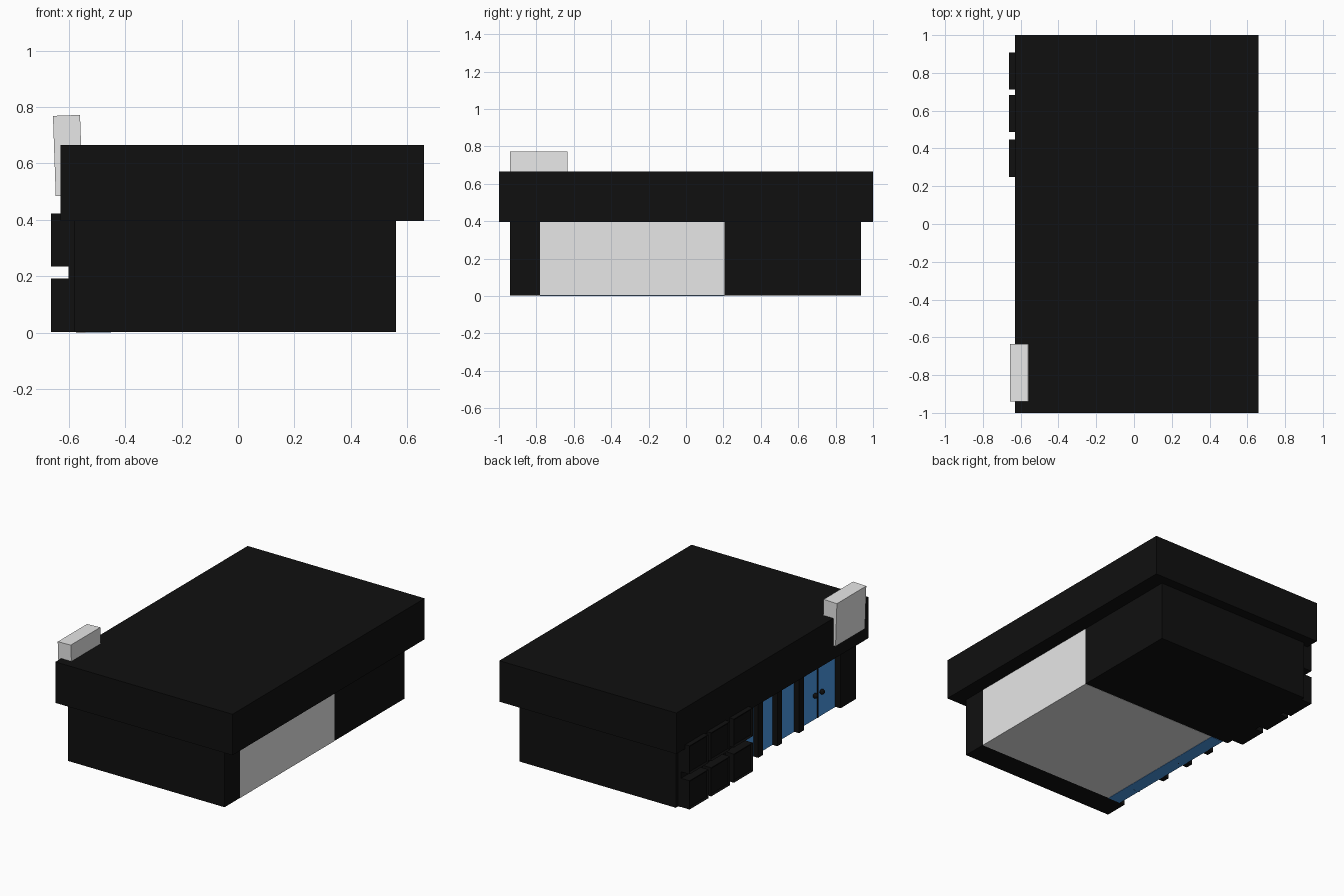
import bpy, bmesh, math
from mathutils import Matrix

if "Cube" in bpy.data.objects:
    bpy.data.objects.remove(bpy.data.objects["Cube"], do_unlink=True)


def material(name, rgb):
    m = bpy.data.materials.new(name)
    m.use_nodes = True
    m.diffuse_color = (*rgb, 1)
    m.node_tree.nodes["Principled BSDF"].inputs["Base Color"].default_value = (*rgb, 1)
    return m


black = material("black", (0.005, 0.005, 0.005))
grey = material("light grey", (0.8, 0.8, 0.8))
blue = material("glass blue", (0.08, 0.37, 0.92))


def finish(name, bm, mat):
    mesh = bpy.data.meshes.new(name)
    bm.to_mesh(mesh)
    bm.free()
    mesh.materials.append(mat)
    obj = bpy.data.objects.new(name, mesh)
    bpy.context.collection.objects.link(obj)
    return obj


def box(name, xs, ys, zs, mat, inset=0):
    """Box from ranges; an inset recesses a panel in its -x face."""
    bm = bmesh.new()
    bmesh.ops.create_cube(bm, size=1)
    for v in bm.verts:
        v.co = [r[0] + (c + 0.5) * (r[1] - r[0]) for r, c in zip((xs, ys, zs), v.co)]
    bm.normal_update()
    if inset:
        face = [f for f in bm.faces if f.normal.x < -0.9]
        bmesh.ops.inset_region(bm, faces=face, thickness=inset, depth=-0.008)
    return finish(name, bm, mat)


# Roof slab with deep fascia
box("roof", (-0.63, 0.66), (-1, 1), (0.395, 0.665), black)

# Black end blocks, with the grey middle room between them
box("front_block", (-0.58, 0.56), (-0.94, -0.78), (0.003, 0.395), black)
box("back_block", (-0.58, 0.56), (0.205, 0.935), (0.003, 0.395), black)
box("middle_room", (-0.45, 0.56), (-0.78, 0.205), (0.002, 0.395), grey)

# Glazed shopfront with pillars
box("shop_glass", (-0.54, -0.45), (-0.78, 0.205), (0, 0.395), blue)
for i, y in enumerate((-0.38, -0.155, 0.045)):
    box(f"pillar_{i + 1}", (-0.575, -0.5), (y - 0.025, y + 0.025), (0, 0.395), black)
box("door_divider", (-0.545, -0.5), (-0.602, -0.594), (0, 0.395), black)

# Round door knobs
for side in (-1, 1):
    bm = bmesh.new()
    at = Matrix.Translation((-0.55, -0.598 + side * 0.035, 0.16))
    bmesh.ops.create_uvsphere(bm, u_segments=12, v_segments=8, radius=0.017, matrix=at)
    finish("door_knob_" + ("back" if side > 0 else "front"), bm, black)

# Two rows of storage lockers on a backing board
box("locker_backing", (-0.6, -0.57), (0.25, 0.91), (0.003, 0.395), black)
for row, zs in (("lower", (0.003, 0.192)), ("upper", (0.235, 0.422))):
    for i, ys in enumerate(((0.25, 0.447), (0.487, 0.683), (0.712, 0.908))):
        box(f"{row}_locker_{i + 1}", (-0.662, -0.59), ys, zs, black, 0.015)

# Slightly tilted sign board
sign = box("sign_board", (-0.048, 0.048), (-0.153, 0.153), (-0.142, 0.142), grey)
sign.location = (-0.603, -0.787, 0.628)
sign.rotation_euler.y = math.radians(-2)
